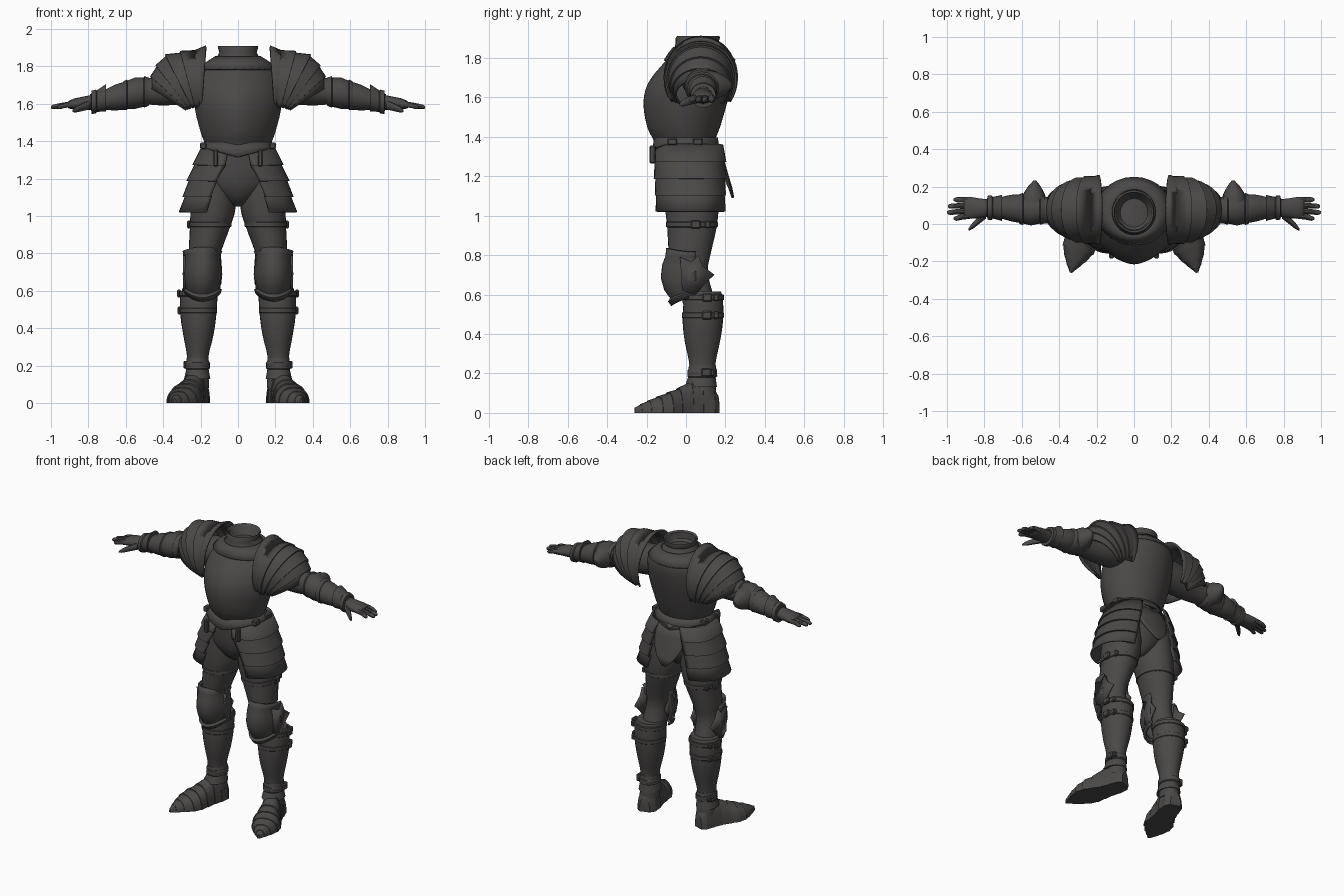
import bpy, bmesh, math
from mathutils import Vector as V

steel = bpy.data.materials.new("dark steel")
steel.diffuse_color = (0.07, 0.066, 0.064, 1)


def finish(name, bm, mirror=True, thick=0, angle=35):
    bmesh.ops.recalc_face_normals(bm, faces=bm.faces)
    me = bpy.data.meshes.new(name)
    bm.to_mesh(me)
    bm.free()
    me.materials.append(steel)
    me.shade_smooth()
    me.set_sharp_from_angle(angle=math.radians(angle))
    ob = bpy.data.objects.new(name, me)
    bpy.context.collection.objects.link(ob)
    if thick:
        m = ob.modifiers.new("thickness", 'SOLIDIFY')
        m.thickness = thick
        m.offset = 0
    if mirror:
        ob.modifiers.new("mirror", 'MIRROR').use_clip = False
    return ob


def grid(name, rows, closed=False, caps=False, **kw):
    """Skin rows of points; closed joins each row into a ring."""
    bm = bmesh.new()
    vs = [[bm.verts.new(p) for p in r] for r in rows]
    n = len(rows[0])
    for a, b in zip(vs, vs[1:]):
        for i in range(n if closed else n - 1):
            j = (i + 1) % n
            bm.faces.new((a[i], a[j], b[j], b[i]))
    if caps:
        bm.faces.new(vs[0])
        bm.faces.new(vs[-1])
    return finish(name, bm, **kw)


def smooth(secs, k=3):
    """Catmull-Rom resampling of a list of number tuples."""
    out = []
    for i in range(len(secs) - 1):
        p = [secs[max(i - 1, 0)], secs[i], secs[i + 1], secs[min(i + 2, len(secs) - 1)]]
        for s in range(k):
            t = s / k
            out.append(tuple(0.5 * (2 * b + (c - a) * t + (2 * a - 5 * b + 4 * c - d) * t * t
                                    + (3 * b - a - 3 * c + d) * t ** 3) for a, b, c, d in zip(*p)))
    return out + [secs[-1]]


def spow(v, e):
    return math.copysign(abs(v) ** e, v)


def loft(name, secs, axis='z', n=28, front=2.0, k=3, caps=True, **kw):
    """secs: centre x, y, z and two radii across the axis."""
    u, v = {'z': (V((1, 0, 0)), V((0, 1, 0))), 'x': (V((0, 1, 0)), V((0, 0, 1))),
            'y': (V((1, 0, 0)), V((0, 0, 1)))}[axis]
    rows = []
    for x, y, z, ru, rv in (smooth(secs, k) if k > 1 else secs):
        row = []
        for i in range(n):
            t = 2 * math.pi * i / n
            e = 2 / front if math.sin(t) < 0 else 1
            row.append(V((x, y, z)) + u * ru * spow(math.cos(t), e) + v * rv * spow(math.sin(t), e))
        rows.append(row)
    return grid(name, rows, closed=True, caps=caps, **kw)


def lapped(rows, pivots, s=0.05):
    """Saw-tooth overlapping plates: every plate flares at its end."""
    out = []
    for i in range(len(rows) - 1):
        out.append(rows[i])
        c = V(pivots[i + 1])
        out.append([c + (V(p) - c) * (1 + s) for p in rows[i + 1]])
    return out


def box(name, c, size):
    bm = bmesh.new()
    bmesh.ops.create_cube(bm, size=1)
    for v in bm.verts:
        v.co = V(c) + V([a * b for a, b in zip(v.co, size)])
    bmesh.ops.bevel(bm, geom=bm.edges[:], offset=0.006, segments=1, affect='EDGES')
    return finish(name, bm)


def plate(name, pts, **kw):
    bm = bmesh.new()
    bm.faces.new([bm.verts.new(p) for p in pts])
    return finish(name, bm, thick=0.014, **kw)


# Cuirass with keeled front, then the hollow collar
loft("breastplate", [(0, -.005, 1.33, .165, .15), (0, -.008, 1.38, .175, .155), (0, -.012, 1.45, .2, .185),
     (0, -.004, 1.57, .23, .212), (0, .02, 1.67, .235, .213), (0, .06, 1.76, .215, .185),
     (0, .08, 1.815, .17, .15), (0, .065, 1.845, .125, .12)], n=40, front=1.65, mirror=False)
loft("collar", [(0, .06, 1.81, .15, .145), (0, .06, 1.845, .115, .12), (0, .055, 1.875, .1, .108),
     (0, .06, 1.9, .108, .112), (0, .062, 1.91, .105, .108), (0, .062, 1.9, .095, .098),
     (0, .06, 1.86, .088, .092), (0, .06, 1.82, .05, .05)], k=1, mirror=False)
loft("gorget_plate", [(0, .07, 1.785, .2, .178), (0, .065, 1.82, .165, .15), (0, .062, 1.85, .118, .124)],
     k=1, caps=False, thick=.012, mirror=False)

# Flared waist edge, dipping to a point at the front and back
waist = []
for rx, ry, drop in ((.174, .155, 0), (.18, .162, .5), (.2, .178, 1)):
    waist.append([])
    for i in range(40):
        t = 2 * math.pi * i / 40
        x = rx * math.cos(t)
        waist[-1].append((x, ry * math.sin(t), 1.395 - drop * (.03 + .05 * max(0, 1 - abs(x) / .18))))
grid("waist_flange", waist, closed=True, mirror=False, thick=.012)
for i, y in enumerate((-.07, .06)):
    box("waist_buckle_%d" % i, (.185, y, 1.375), (.035, .05, .035))

# Mail-covered hips
loft("hips", [(0, 0, 1.36, .165, .145), (0, .01, 1.25, .195, .15), (0, .02, 1.16, .18, .145),
     (0, .025, 1.09, .1, .11), (0, .03, 1.05, .03, .06)], mirror=False)

# Skirt plates wrapping each hip from front to back
rows, piv = [], []
for z, rx, ry, xf, xb in ((1.36, .195, .168, .05, .08), (1.275, .23, .18, .065, .1), (1.19, .26, .182, .11, .12),
                          (1.105, .28, .182, .14, .135), (1.02, .298, .18, .16, .15)):
    t0, t1 = -math.acos((xf / rx) ** 1.25), math.acos((xb / rx) ** 1.25)
    rows.append([(rx * spow(math.cos(t), .8), .022 + ry * spow(math.sin(t), .8), z)
                 for t in [t0 + (t1 - t0) * i / 24 for i in range(25)]])
    piv.append((0, .022, z))
grid("skirt_plates", lapped(rows, piv, .045), thick=.012)
box("skirt_strap", (.12, -.17, 1.31), (.025, .03, .09))

# Shield-shaped plate hanging at the back
rows = [[(w * s, y - 1.6 * (w * s) ** 2, z) for s in [i / 6 - 1 for i in range(13)]]
        for w, y, z in ((.1, .165, 1.35), (.115, .19, 1.27), (.1, .21, 1.2), (.065, .228, 1.14), (.015, .238, 1.09))]
grid("back_plate", rows, mirror=False, thick=.014)

# Shoulder plates: tilted arches fanned over the shoulder
rows, piv = [], []
for px, pz, a, R, W in ((.185, 1.70, -4, .207, .183), (.215, 1.695, 5, .187, .176), (.255, 1.69, 15, .187, .17),
                        (.295, 1.684, 27, .19, .162), (.322, 1.66, 38, .176, .148),
                        (.34, 1.637, 48, .158, .136), (.353, 1.614, 58, .14, .12)):
    a = math.radians(a)
    rows.append([(px + math.sin(a) * R * math.sin(t), .075 + W * math.cos(t), pz + math.cos(a) * R * math.sin(t))
                 for t in [math.radians(-36 + 252 * i / 28) for i in range(29)]])
    piv.append((px, .075, pz))
pl = lapped(rows, piv, .05)
pl[1] = rows[1]
grid("shoulder_plates", pl, thick=.012)

# Arm, elbow guard and gauntlet
loft("arm", [(.17, .07, 1.71, .1, .1), (.3, .07, 1.695, .095, .1), (.42, .07, 1.672, .075, .08),
     (.49, .075, 1.665, .07, .07), (.58, .08, 1.648, .076, .074), (.65, .085, 1.635, .072, .07),
     (.72, .087, 1.62, .055, .052), (.79, .088, 1.61, .045, .042)], axis='x')
loft("elbow_guard", [(.475, .078, 1.665, .074, .074), (.5, .08, 1.664, .084, .084), (.505, .08, 1.662, .078, .078),
     (.55, .08, 1.657, .088, .084), (.59, .08, 1.648, .078, .076), (.595, .08, 1.648, .086, .082),
     (.615, .08, 1.643, .078, .075)], axis='x', k=1)
loft("elbow_fan", [(.535, .09, 1.658, .075, .08), (.535, .15, 1.66, .062, .07),
     (.533, .2, 1.66, .034, .045), (.53, .232, 1.66, .008, .012)], axis='y', n=16)
loft("gauntlet_cuff", [(.705, .086, 1.632, .07, .074), (.72, .086, 1.628, .066, .068), (.755, .087, 1.614, .058, .058),
     (.76, .087, 1.612, .066, .064), (.782, .087, 1.608, .064, .062), (.785, .087, 1.608, .05, .045)],
     axis='x', k=1)
loft("hand", [(.77, .086, 1.608, .045, .042), (.82, .084, 1.604, .052, .036), (.87, .086, 1.6, .058, .03),
     (.9, .088, 1.596, .056, .022), (.91, .088, 1.595, .045, .014)], axis='x', n=20)
for i, (y, tip, ty) in enumerate(((.045, .965, .03), (.073, 1, .062), (.101, .995, .095), (.128, .965, .13))):
    loft("finger_%d" % i, [(.87, y, 1.598, .016, .018), (.92, (y + ty) / 2, 1.594, .015, .016),
         (tip - .015, ty, 1.584, .013, .013), (tip, ty, 1.581, .005, .005)], axis='x', n=10)
loft("thumb", [(.79, .055, 1.595, .025, .025), (.83, .02, 1.583, .021, .021),
     (.865, -.012, 1.57, .016, .016), (.885, -.03, 1.562, .006, .006)], axis='x', n=12)

# Leg: thigh and shin tubes with raised rims
loft("thigh", [(.12, .03, 1.25, .11, .13), (.132, .03, 1.05, .12, .135), (.15, .03, .94, .107, .125),
     (.175, .02, .82, .088, .108), (.188, .02, .72, .075, .09), (.196, .05, .62, .076, .082),
     (.2, .07, .55, .08, .085)])
loft("shin", [(.205, .085, .615, .09, .092), (.21, .088, .57, .1, .1), (.212, .085, .46, .095, .102),
     (.212, .083, .36, .08, .089), (.215, .083, .26, .059, .068), (.216, .083, .19, .057, .066),
     (.216, .085, .08, .062, .07)])
for i, (x, y, z, rx, ry) in enumerate(((.149, .03, .955, .113, .131), (.21, .088, .585, .105, .105),
                                       (.212, .086, .495, .1, .107), (.216, .083, .205, .065, .075))):
    loft("leg_strap_%d" % i, [(x, y, z - .014, rx * .97, ry * .97), (x, y, z - .011, rx, ry),
         (x, y, z + .011, rx, ry), (x, y, z + .014, rx * .97, ry * .97)], k=1)
    box("leg_buckle_%d" % i, (x + rx, y + .02, z), (.022, .05, .042))
    box("leg_hinge_%d" % i, (x + rx * .8, y + ry * .62, z), (.025, .03, .036))

# Knee guard: domed front with pointed lower edge, and side wings
rows = []
for z, rx, yf, dip in ((.815, .102, -.095, -.02), (.795, .092, -.098, 0), (.75, .096, -.115, 0), (.69, .1, -.122, .005),
                       (.64, .095, -.105, .015), (.612, .085, -.075, .03), (.605, .098, -.085, .04), (.585, .09, -.07, .04)):
    rows.append([(.19 + rx * math.cos(t), .05 + (yf - .05) * math.sin(t), z - dip * math.sin(t) ** 2)
                 for t in [math.pi * i / 20 for i in range(21)]])
grid("knee_guard", rows, thick=.012)
wing = [(-.03, .79), (.03, .765), (.062, .8), (.085, .745), (.145, .7), (.1, .66), (.05, .6), (-.02, .62)]
plate("knee_wing_outer", [(.287, y, z) for y, z in wing])
plate("knee_wing_inner", [(.1, .6 * y, z) for y, z in wing])

# Plated shoe with pointed toe, turned outward
rows, piv = [], []
d = V((.95, .3, 0))
for x, y, w, h in ((.205, .16, .035, .09), (.208, .13, .058, .13), (.222, .07, .064, .175), (.24, .02, .066, .155),
                   (.262, -.04, .078, .12), (.282, -.09, .09, .1), (.3, -.14, .082, .08),
                   (.317, -.19, .055, .06), (.33, -.23, .028, .042), (.338, -.26, .006, .025)):
    rows.append([V((x, y, 0)) + d * w * spow(math.cos(t), .8) + V((0, 0, h * math.sin(t) ** .9 if 0 < i < 16 else 0))
                 for i in range(17) for t in [math.pi * i / 16]])
    piv.append((x, y, 0))
grid("shoe", lapped(rows, piv, .06), closed=True, caps=True)
loft("ankle_plate", [(.216, .083, .24, .058, .068), (.216, .083, .185, .066, .076), (.217, .08, .18, .06, .07),
     (.218, .075, .13, .07, .082)], k=1)
